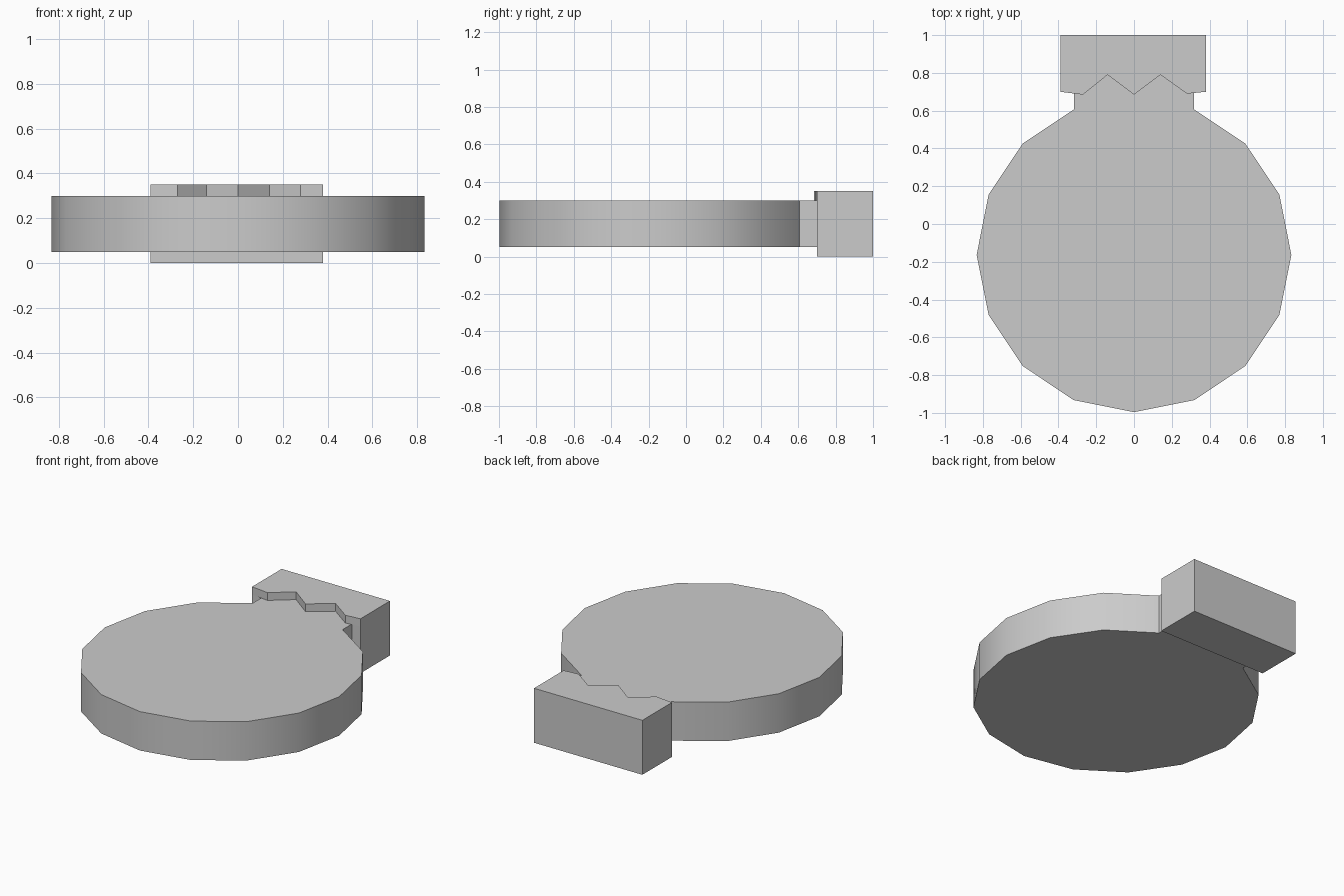
import bpy
import bmesh
from math import cos, sin, pi, radians

cube = bpy.data.objects.get("Cube")
if cube:
    bpy.data.objects.remove(cube, do_unlink=True)

GREY = (0.6, 0.6, 0.6, 1.0)
grey = bpy.data.materials.new("plain grey")
grey.use_nodes = True
grey.diffuse_color = GREY
grey.node_tree.nodes["Principled BSDF"].inputs["Base Color"].default_value = GREY


def prism(name, outline, bottom, top):
    """Extrude a flat outline from bottom to top."""
    bm = bmesh.new()
    base = bm.faces.new([bm.verts.new((x, y, bottom)) for x, y in outline])
    raised = bmesh.ops.extrude_face_region(bm, geom=[base], use_keep_orig=True)["geom"]
    bmesh.ops.translate(bm, vec=(0, 0, top - bottom),
                        verts=[v for v in raised if isinstance(v, bmesh.types.BMVert)])
    bmesh.ops.recalc_face_normals(bm, faces=bm.faces)
    mesh = bpy.data.meshes.new(name)
    bm.to_mesh(mesh)
    bm.free()
    mesh.materials.append(grey)
    obj = bpy.data.objects.new(name, mesh)
    bpy.context.collection.objects.link(obj)
    return obj


def select(obj):
    bpy.ops.object.select_all(action="DESELECT")
    obj.select_set(True)
    bpy.context.view_layer.objects.active = obj


# Sixteen-sided disc; its rearmost corner is replaced by a square neck
RADIUS, CENTRE_Y, SIDES = 0.833, -0.163, 16
angles = [pi / 2 + 2 * pi * i / SIDES for i in range(1, SIDES)]
rim = [(RADIUS * cos(a), CENTRE_Y + RADIUS * sin(a)) for a in angles]
neck = [(rim[-1][0], 0.70), (rim[0][0], 0.70)]
disc = prism("round_body", rim + neck, 0.05, 0.30)
select(disc)
bpy.ops.object.shade_smooth_by_angle(angle=radians(30))

# Cap block with a zigzag lip lying over the neck
LEFT, RIGHT, FRONT, BACK = 0.38, -0.39, 0.70, 1.0
cap = prism("cap", [(RIGHT, FRONT), (LEFT, FRONT), (LEFT, BACK), (RIGHT, BACK)], 0, 0.30)
teeth = [(RIGHT, FRONT), (-0.27, 0.685), (-0.14, 0.79), (0, 0.685),
         (0.14, 0.79), (0.28, 0.69), (LEFT, FRONT)]
lip = prism("zigzag_lip", teeth + [(LEFT, BACK), (RIGHT, BACK)], 0.30, 0.35)

# Fuse the lip into the block and clear the flat seams
union = cap.modifiers.new("fuse lip", "BOOLEAN")
union.operation = "UNION"
union.solver = "EXACT"
union.object = lip
clean = cap.modifiers.new("clear seams", "DECIMATE")
clean.decimate_type = "DISSOLVE"
clean.angle_limit = radians(1)
select(cap)
for modifier in (union.name, clean.name):
    bpy.ops.object.modifier_apply(modifier=modifier)
bpy.data.objects.remove(lip, do_unlink=True)
